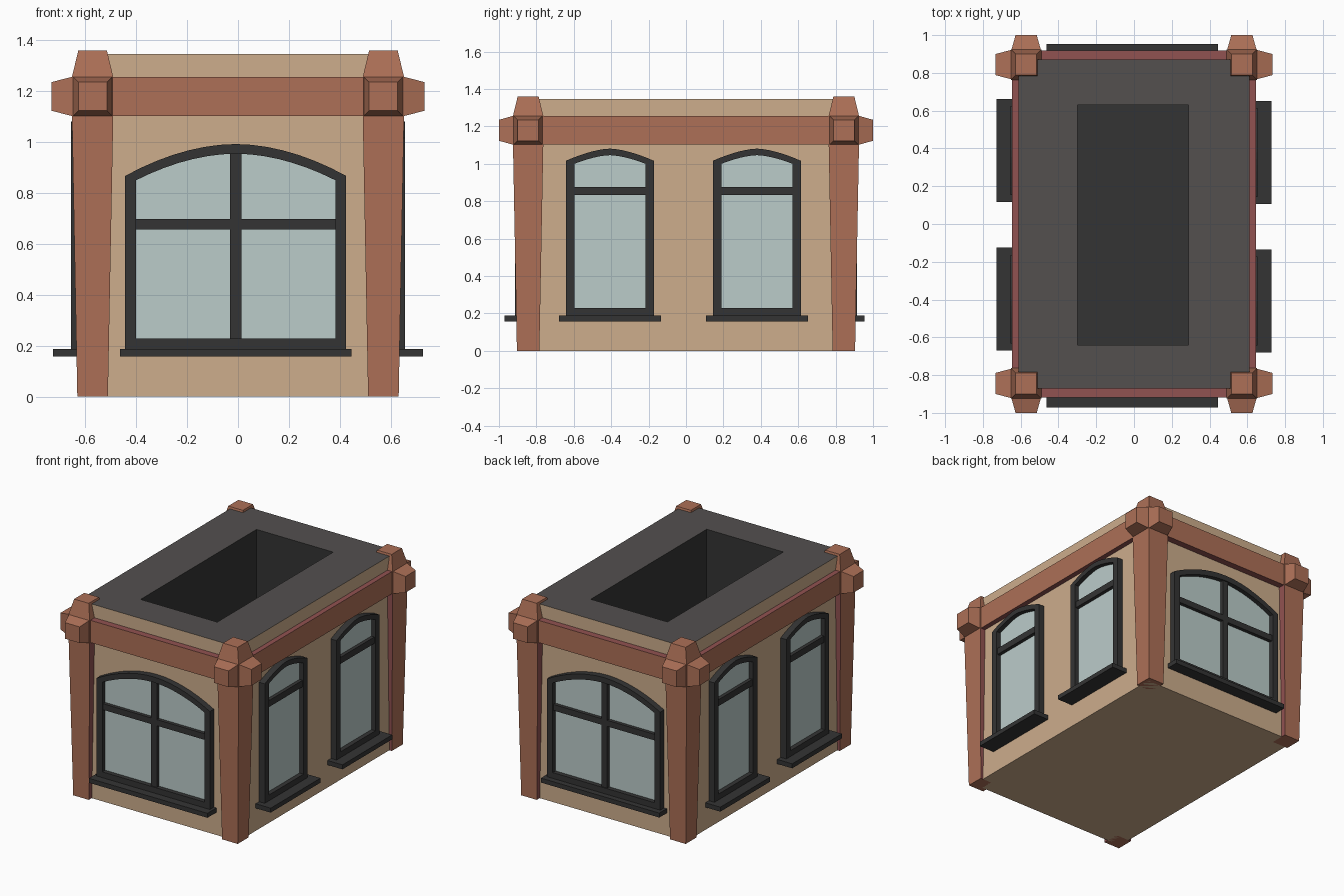
import bpy, bmesh, math
from mathutils import Matrix, Vector

if "Cube" in bpy.data.objects:
    bpy.data.objects.remove(bpy.data.objects["Cube"])


def material(name, rgb):
    m = bpy.data.materials.new(name)
    lin = [(c / 255 / 12.92) if c < 11 else ((c / 255 + 0.055) / 1.055) ** 2.4 for c in rgb]
    m.diffuse_color = (*lin, 1)
    m.use_nodes = True
    m.node_tree.nodes["Principled BSDF"].inputs["Base Color"].default_value = m.diffuse_color
    return m


TAN = material("tan_wall", (205, 173, 140))
CLAY = material("terracotta", (173, 112, 87))
RED = material("dark_red_brick", (145, 82, 81))
DARK = material("charcoal", (52, 52, 52))
ROOF = material("grey_roof", (83, 80, 79))
GLASS = material("pale_glass", (187, 204, 202))

WX, WY, WZ = 0.612, 0.872, 1.346      # wall half sizes and height
B0, B1 = 1.102, 1.256                 # trim band heights


def finish(bm, name, mats, rule=None):
    bmesh.ops.recalc_face_normals(bm, faces=bm.faces)
    bm.normal_update()
    if rule:
        for f in bm.faces:
            f.material_index = rule(f)
    me = bpy.data.meshes.new(name)
    bm.to_mesh(me)
    bm.free()
    for m in mats:
        me.materials.append(m)
    ob = bpy.data.objects.new(name, me)
    bpy.context.collection.objects.link(ob)
    return ob


def loft(name, loops, mats, rule=None, closed=False):
    """Join equal-length point loops; cap the ends, or close into a ring."""
    bm = bmesh.new()
    rows = [[bm.verts.new(p) for p in lp] for lp in loops]
    n = len(rows[0])
    pairs = list(zip(rows, rows[1:])) + ([(rows[-1], rows[0])] if closed else [])
    for a, b in pairs:
        for i in range(n):
            j = (i + 1) % n
            bm.faces.new((a[i], a[j], b[j], b[i]))
    if not closed:
        bm.faces.new(rows[0])
        bm.faces.new(rows[-1])
    return finish(bm, name, mats, rule)


def rect(c, axis, half, at):
    """Square loop around c, perpendicular to axis, at the given coordinate."""
    u, v = [k for k in range(3) if k != axis]
    out = []
    for a, b in ((-1, -1), (1, -1), (1, 1), (-1, 1)):
        p = Vector(c)
        p[u] += a * half
        p[v] += b * half
        p[axis] = at
        out.append(p)
    return out


def box(name, lo, hi, mats, rule=None, rot=None):
    loops = [[Vector((x, y, z)) for x, y in
              ((lo[0], lo[1]), (hi[0], lo[1]), (hi[0], hi[1]), (lo[0], hi[1]))]
             for z in (lo[2], hi[2])]
    if rot:
        loops = [[rot @ p for p in lp] for lp in loops]
    return loft(name, loops, mats, rule)


# walls with flat roof and sunken roof well
bm = bmesh.new()
bmesh.ops.create_cube(bm, size=2, matrix=Matrix.Translation((0, 0, WZ / 2))
                      @ Matrix.Diagonal((WX, WY, WZ / 2, 1)))
bm.normal_update()
top = [f for f in bm.faces if f.normal.z > 0.5][0]
bmesh.ops.inset_individual(bm, faces=[top], thickness=0.2)
for v in top.verts:
    v.co.x = math.copysign(0.294, v.co.x) - 0.005
    v.co.y = math.copysign(0.635, v.co.y) - 0.005
well = bmesh.ops.extrude_discrete_faces(bm, faces=[top])["faces"][0]
for v in well.verts:
    v.co.z -= 0.7


def body_rule(f):
    c = f.calc_center_median()
    if f.normal.z > 0.5 and c.z > WZ - 0.01:
        return 1
    return 2 if c.z > 0.1 and abs(c.x) < 0.4 and abs(c.y) < 0.7 else 0


finish(bm, "building_walls", [TAN, ROOF, DARK], body_rule)

# trim band: clay front, dark red ledges
ledge = lambda f: 1 if abs(f.normal.z) > 0.5 else 0
for s, n in ((-1, "front"), (1, "back")):
    ys = sorted((s * 0.86, s * 0.918))
    box(n + "_trim_band", (-0.56, ys[0], B0), (0.56, ys[1], B1), [CLAY, RED], ledge)
for s, n in ((-1, "left"), (1, "right")):
    xs = sorted((s * 0.60, s * 0.647))
    box(n + "_trim_band", (xs[0], -0.83, B0), (xs[1], 0.83, B1), [CLAY, RED], ledge)

# corner pillars with three-way block capitals
for sx in (-1, 1):
    for sy in (-1, 1):
        c = Vector((sx * 0.571, sy * 0.844, (B0 + B1) / 2))
        tag = ("left" if sx < 0 else "right") + ("_front" if sy < 0 else "_back")
        inner = lambda f: 1 if f.normal.x * sx < -0.5 or f.normal.y * sy < -0.5 else 0
        loft(tag + "_pillar", [rect(c, 2, 0.06, 0), rect(c, 2, 0.081, B0)],
             [CLAY, RED], inner)
        loft(tag + "_capital_block", [rect(c, 2, 0.081, B0), rect(c, 2, 0.081, B1)], [CLAY])
        for axis, start, end, part in ((0, c.x + sx * 0.081, sx * 0.733, "side"),
                                       (1, c.y + sy * 0.081, sy * 1.0, "face"),
                                       (2, B1, 1.36, "top")):
            big = 0.081 if axis == 2 else 0.077
            loft(tag + "_capital_" + part,
                 [rect(c, axis, big, start), rect(c, axis, 0.056, end)], [CLAY])


def outline(u, half, bottom, spring, apex, power, n=14):
    pts = [(u - half, bottom), (u + half, bottom)]
    for i in range(n + 1):
        t = 1 - 2 * i / n
        pts.append((u + half * t, apex - (apex - spring) * abs(t) ** power))
    return pts


def window(name, angle, wall, u, ho, hi, zo, zi, power, transom, sill_half, sill_d, mullion):
    """Arched window: ring frame, glass plate, bars and sill, turned to its wall."""
    rot = Matrix.Rotation(math.radians(angle), 3, 'Z')
    at = lambda pts, d: [rot @ Vector((a, -(wall + d), b)) for a, b in pts]
    out = outline(u, ho, 0.18, *zo, power)
    inn = outline(u, hi, 0.228, *zi, power)
    loft(name + "_frame", [at(out, -0.01), at(out, 0.043), at(inn, 0.043), at(inn, -0.01)],
         [DARK], closed=True)
    loft(name + "_glass", [at(inn, 0.004), at(inn, 0.012)], [GLASS])
    bar = lambda part, u0, u1, z0, z1, d: box(
        name + part, (u0, -(wall + d), z0), (u1, -(wall - 0.01), z1), [DARK], rot=rot)
    bar("_transom", u - hi - 0.01, u + hi + 0.01, *transom, 0.036)
    if mullion:
        bar("_mullion", u - 0.022, u + 0.022, 0.22, zi[1] + 0.01, 0.036)
    bar("_sill", u - sill_half, u + sill_half, 0.157, 0.188, sill_d)


# one wide window on the front and back
for name, angle, u, d in (("front_window", 0, -0.009, 0.099), ("back_window", 180, 0.009, 0.082)):
    window(name, angle, WY, u, 0.434, 0.391, (0.867, 0.992), (0.85, 0.954), 1.9,
           (0.656, 0.698), 0.454, d, True)

# two narrow windows on each long side
for name, angle, us in (("right_window", 90, (-0.407, 0.379)),
                        ("left_window", -90, (-0.389, 0.398))):
    for k, u in enumerate(us):
        window(f"{name}_{k + 1}", angle, WX, u, 0.235, 0.19, (1.016, 1.081), (1.0, 1.046), 1.6,
               (0.832, 0.877), 0.273, 0.115, False)
